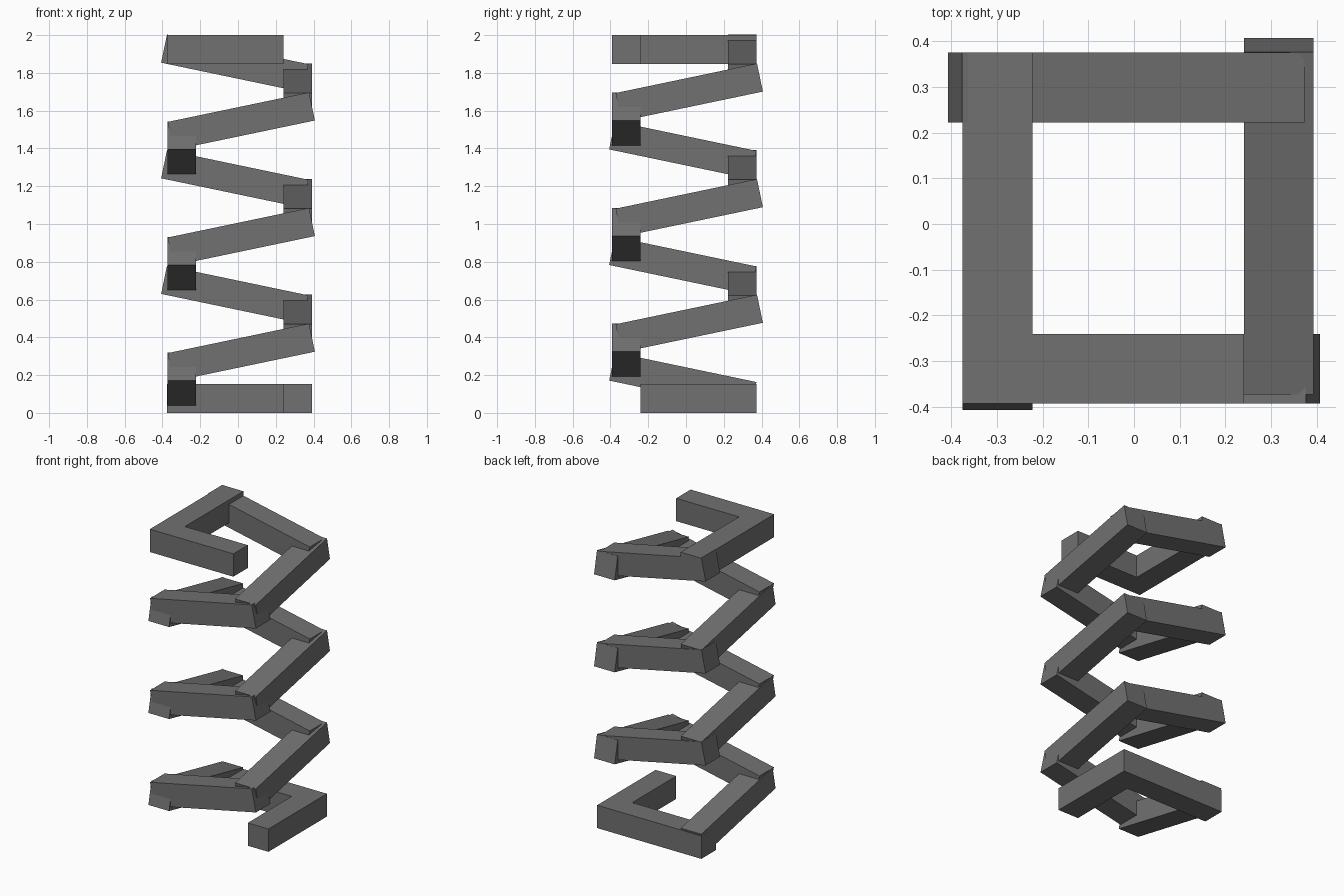
import bpy
import math
from mathutils import Matrix, Vector

if "Cube" in bpy.data.objects:
    bpy.data.objects.remove(bpy.data.objects["Cube"])

T = 0.152          # bar thickness
L = 0.765          # bar length
TILT = math.asin(0.2045)
RISE = 0.153       # height gained per bar

grey = bpy.data.materials.new("dark_grey")
grey.diffuse_color = (0.165, 0.165, 0.165, 1)
grey.use_nodes = True
grey.node_tree.nodes["Principled BSDF"].inputs["Base Color"].default_value = grey.diffuse_color


def box(name, lo, hi, matrix=Matrix()):
    """Box between two corners, moved by a matrix."""
    lo, hi = Vector(lo), Vector(hi)
    verts = [matrix @ Vector((x, y, z)) for x in (lo.x, hi.x)
             for y in (lo.y, hi.y) for z in (lo.z, hi.z)]
    faces = [(0, 1, 3, 2), (4, 6, 7, 5), (0, 4, 5, 1),
             (2, 3, 7, 6), (0, 2, 6, 4), (1, 5, 7, 3)]
    mesh = bpy.data.meshes.new(name)
    mesh.from_pydata(verts, [], faces)
    mesh.materials.append(grey)
    obj = bpy.data.objects.new(name, mesh)
    bpy.context.collection.objects.link(obj)
    return obj


# Sides in climbing order: name, heading angle, centre line of the bar
sides = [("left_bar", -90, (-0.2985, 0)),
         ("front_bar", 0, (0, -0.316)),
         ("right_bar", 90, (0.316, 0)),
         ("back_bar", 180, (0, 0.2985))]

# Tilted bars: three turns of the square coil, each ending at its lower far edge
for i in range(12):
    name, angle, (cx, cy) = sides[i % 4]
    place = (Matrix.Translation((cx, cy, 0.171 + i * RISE))
             @ Matrix.Rotation(math.radians(angle), 4, 'Z')
             @ Matrix.Translation((0.407, 0, 0))
             @ Matrix.Rotation(-TILT, 4, 'Y'))
    box(f"{name}_{i // 4 + 1}", (-L, -T / 2, 0), (0, T / 2, T), place)

# Flat bottom end of the coil
box("bottom_back_bar", (-0.375, 0.2225, 0), (0.24, 0.3745, T))
box("bottom_right_bar", (0.24, -0.24, 0), (0.392, 0.3745, T))

# Flat top end of the coil
box("top_left_bar", (-0.3745, -0.392, 2 - T), (-0.2225, 0.3745, 2))
box("top_front_bar", (-0.2225, -0.392, 2 - T), (0.24, -0.24, 2))
